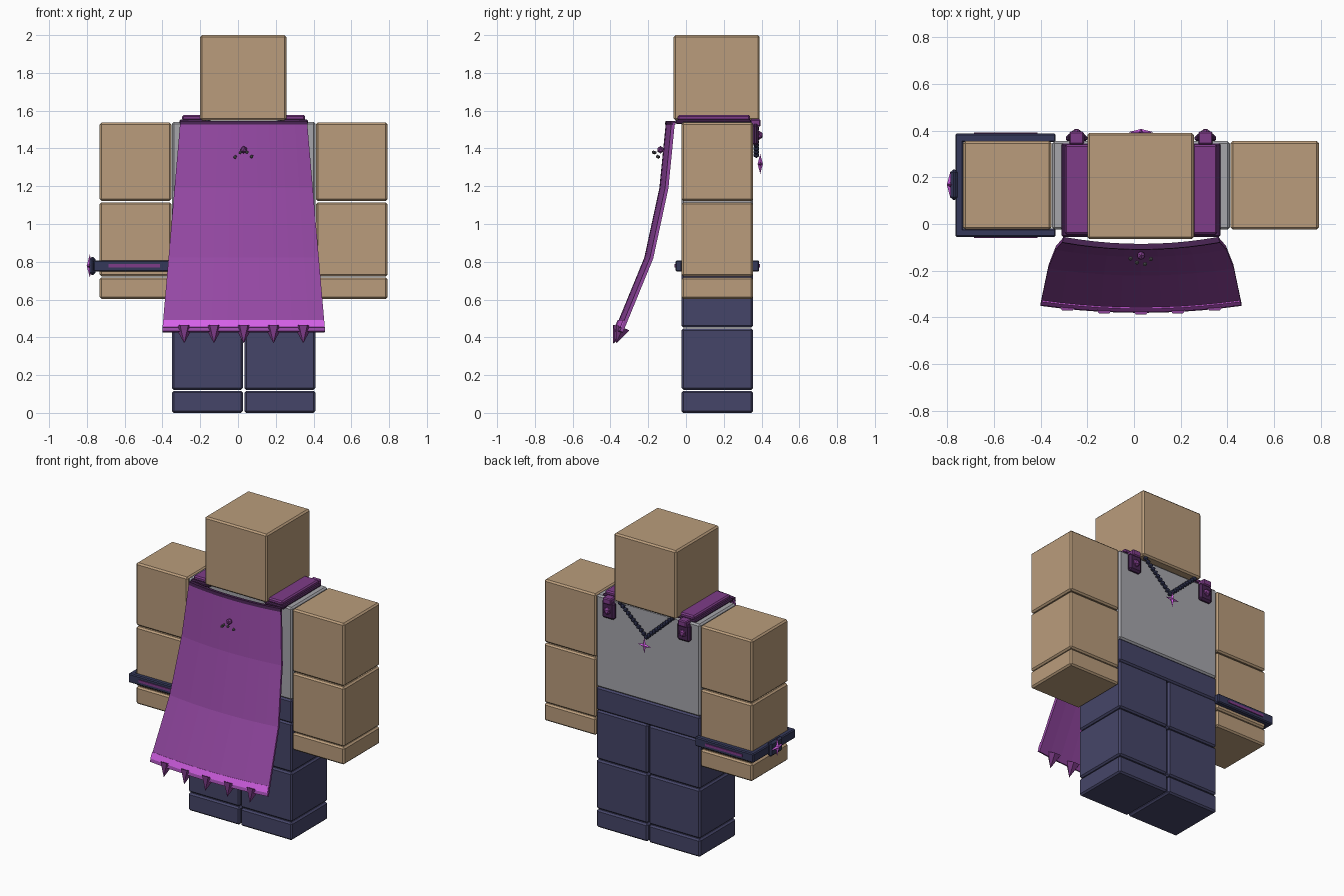
import bpy, bmesh, math
from mathutils import Vector, Matrix

if "Cube" in bpy.data.objects:
    bpy.data.objects.remove(bpy.data.objects["Cube"], do_unlink=True)


def material(name, r, g, b):
    m = bpy.data.materials.new(name)
    m.use_nodes = True
    m.diffuse_color = (r, g, b, 1)
    m.node_tree.nodes["Principled BSDF"].inputs["Base Color"].default_value = (r, g, b, 1)
    return m


tan = material("tan", 0.49, 0.335, 0.2)
grey = material("shirt grey", 0.38, 0.38, 0.41)
navy = material("navy", 0.06, 0.06, 0.14)
ink = material("dark navy", 0.035, 0.04, 0.1)
purple = material("cape purple", 0.30, 0.065, 0.37)
plum = material("plum", 0.21, 0.045, 0.25)
dark_plum = material("dark plum", 0.065, 0.018, 0.085)
magenta = material("bright magenta", 0.68, 0.12, 0.82)
stud_grey = material("stud grey", 0.13, 0.13, 0.14)

MID = 0.03   # x of the body's centre line


def finish(bm, name, mat):
    bmesh.ops.recalc_face_normals(bm, faces=bm.faces[:])
    me = bpy.data.meshes.new(name)
    bm.to_mesh(me)
    bm.free()
    me.materials.append(mat)
    ob = bpy.data.objects.new(name, me)
    bpy.context.collection.objects.link(ob)
    return ob


def box(name, mat, x, y, z, bevel=0.01):
    """Bevelled box from (min, max) ranges."""
    lo, hi = Vector((x[0], y[0], z[0])), Vector((x[1], y[1], z[1]))
    bm = bmesh.new()
    bmesh.ops.create_cube(bm, size=1, matrix=Matrix.Translation((lo + hi) / 2)
                          @ Matrix.Diagonal((*(hi - lo), 1)))
    if bevel:
        bmesh.ops.bevel(bm, geom=bm.edges[:], offset=bevel, segments=1, affect='EDGES')
    return finish(bm, name, mat)


def ball(name, mat, pos, r, detail=1):
    bm = bmesh.new()
    bmesh.ops.create_icosphere(bm, subdivisions=detail, radius=r,
                               matrix=Matrix.Translation(pos))
    return finish(bm, name, mat)


def star(name, mat, pos, axis, r, depth):
    """Four-pointed faceted star whose flat side faces along the axis."""
    bm = bmesh.new()
    turn = Vector(axis).to_track_quat('Z', 'Y')
    at = lambda p: bm.verts.new(Vector(pos) + turn @ Vector(p))
    rim = []
    for i in range(8):
        a, q = i * math.pi / 4, r if i % 2 == 0 else r * 0.25
        rim.append(at((q * math.cos(a), q * math.sin(a), 0)))
    for tip in (at((0, 0, depth)), at((0, 0, -depth))):
        for i in range(8):
            bm.faces.new((rim[i], rim[(i + 1) % 8], tip))
    return finish(bm, name, mat)


# Head and torso
DEPTH = (-0.024, 0.355)
box("head", tan, (-0.2, 0.256), (-0.065, 0.39), (1.548, 2.0))
box("upper_torso", grey, (-0.35, 0.41), DEPTH, (0.93, 1.54))
box("hips", navy, (-0.35, 0.41), DEPTH, (0.775, 0.93))

# Arms and legs, in stacked segments
for side, s in (("left", 1), ("right", -1)):
    def span(a, b):
        return sorted((MID + s * a, MID + s * b))
    for part, z in (("hand", (0.603, 0.718)), ("forearm", (0.722, 1.115)),
                    ("upper_arm", (1.122, 1.537))):
        box(f"{side}_{part}", tan, span(0.383, 0.762), DEPTH, z)
    for part, z in (("foot", (0.0, 0.117)), ("shin", (0.122, 0.447)),
                    ("thigh", (0.452, 0.775))):
        box(f"{side}_{part}", navy, span(0.004, 0.38), DEPTH, z)

    # Shoulder pads and the clasps behind them
    box(f"{side}_pad_base", dark_plum, span(0.2, 0.34), (-0.055, 0.345), (1.53, 1.552), 0.006)
    box(f"{side}_pad", plum, span(0.22, 0.326), (-0.045, 0.34), (1.548, 1.577), 0.008)
    box(f"{side}_clasp", dark_plum, span(0.23, 0.322), (0.35, 0.385), (1.415, 1.53), 0.012)
    x = MID + s * 0.276
    ball(f"{side}_clasp_gem", plum, (x, 0.385, 1.47), 0.025)
    box(f"{side}_clasp_strap", plum, span(0.245, 0.307), (0.34, 0.395), (1.515, 1.555), 0.006)

# Cape: a sheet bowed forward at the middle
PROFILE = [(1.535, -0.068), (1.19, -0.102), (0.82, -0.182), (0.43, -0.342)]


def cape_y(z):
    for (z0, y0), (z1, y1) in zip(PROFILE, PROFILE[1:]):
        if z >= z1:
            return y0 + (y1 - y0) * (z0 - z) / (z0 - z1)
    return PROFILE[-1][1]


def sheet(name, mat, heights, push, thick, cols=10):
    bm = bmesh.new()
    rows = []
    for z in heights:
        half = 0.335 + 0.095 * (1.535 - z) / 1.105
        us = [2 * i / cols - 1 for i in range(cols + 1)]
        rows.append([bm.verts.new((MID + u * half,
                                   cape_y(z) - push - 0.03 * (1 - u * u), z)) for u in us])
    for a, b in zip(rows, rows[1:]):
        for i in range(cols):
            bm.faces.new((a[i], a[i + 1], b[i + 1], b[i]))
    ob = finish(bm, name, mat)
    mod = ob.modifiers.new("thickness", 'SOLIDIFY')
    mod.thickness = thick
    mod.offset = 0
    return ob


sheet("cape", purple, [p[0] for p in PROFILE], 0, 0.018)
sheet("cape_hem", magenta, [0.49, 0.452], 0.009, 0.012)
sheet("cape_collar", dark_plum, [1.545, 1.525], 0, 0.024)

# Spikes along the hem, pointing down the slope of the cape
for i in range(5):
    u = (i - 2) / 2
    down = Vector((0, -0.38, -0.92))
    pos = Vector((MID + u * 0.315, -0.368 + 0.016 * u * u, 0.41))
    bm = bmesh.new()
    bmesh.ops.create_cone(bm, cap_ends=True, segments=6, radius1=0.045, radius2=0, depth=0.09,
                          matrix=Matrix.Translation(pos)
                          @ down.to_track_quat('Z', 'X').to_matrix().to_4x4())
    finish(bm, f"hem_spike_{i + 1}", plum)

# Small gem and studs in front of the cape
ball("cape_gem", plum, (MID, -0.135, 1.393), 0.02)
for i, p in enumerate([(-0.015, -0.147, 1.355), (0.012, -0.165, 1.378),
                       (0.047, -0.172, 1.38), (0.072, -0.15, 1.357)]):
    ball(f"cape_stud_{i + 1}", stud_grey, p, 0.01)

# Beaded necklace with a star pendant
BEADS = 10
for i in range(-BEADS, BEADS + 1):
    t = abs(i) / BEADS
    ball(f"necklace_bead_{i + BEADS}", ink, (MID + 0.19 * i / BEADS, 0.372, 1.365 + 0.175 * t), 0.016)
star("necklace_star", magenta, (MID, 0.393, 1.318), (0, 1, 0), 0.053, 0.014)

# Wristband: three bars, side stripes and a star on the outer plate
BAND = (0.748, 0.808)
box("band_outer", ink, (-0.765, -0.73), (-0.055, 0.387), BAND, 0.006)
for name, y, stripe in (("front", (-0.055, -0.02), (-0.06, -0.05)),
                        ("back", (0.35, 0.387), (0.382, 0.392))):
    box(f"band_{name}", ink, (-0.76, -0.335), y, BAND, 0.006)
    box(f"band_{name}_stripe", plum, (-0.685, -0.413), stripe, (0.77, 0.787), 0)
box("band_plate", ink, (-0.785, -0.755), (0.103, 0.233), (0.73, 0.826), 0.012)
star("band_star", magenta, (-0.785, 0.168, 0.778), (-1, 0, 0), 0.06, 0.016)
